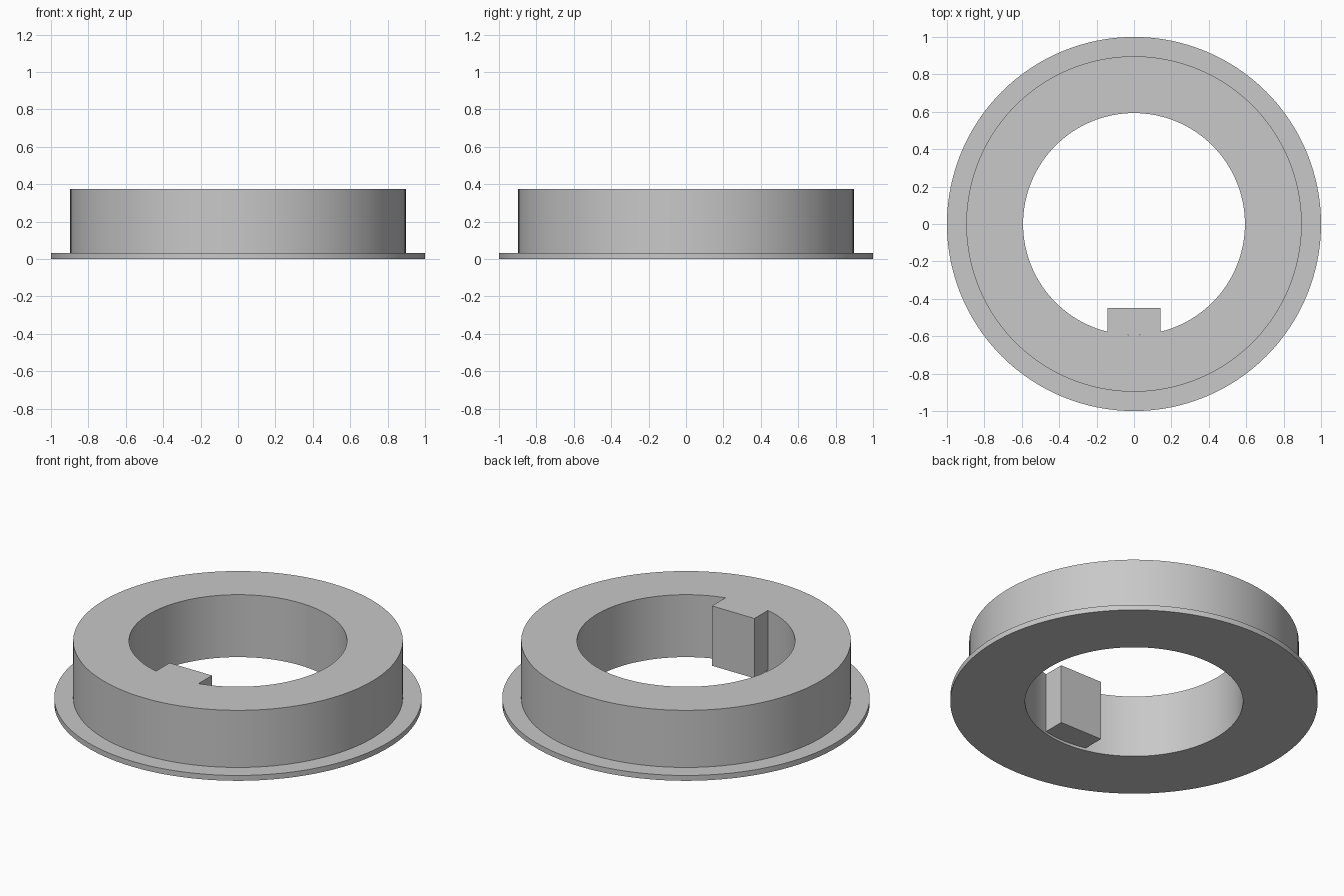
import bpy, bmesh, math

cube = bpy.data.objects.get("Cube")
if cube:
    bpy.data.objects.remove(cube, do_unlink=True)

SEGMENTS = 128
BORE, BODY, FLANGE = 0.593, 0.897, 1.0
FLANGE_TOP, HEIGHT = 0.032, 0.375
KEY_HALF, KEY_INNER, KEY_BOTTOM = 0.141, -0.448, 0.016

grey = bpy.data.materials.new("plain grey")
grey.use_nodes = True
colour = (0.58, 0.58, 0.58, 1)
grey.diffuse_color = colour
grey.node_tree.nodes["Principled BSDF"].inputs["Base Color"].default_value = colour


def finish(bm, name):
    bmesh.ops.recalc_face_normals(bm, faces=bm.faces)
    mesh = bpy.data.meshes.new(name)
    bm.to_mesh(mesh)
    bm.free()
    obj = bpy.data.objects.new(name, mesh)
    bpy.context.collection.objects.link(obj)
    mesh.materials.append(grey)
    bpy.ops.object.select_all(action='DESELECT')
    obj.select_set(True)
    bpy.context.view_layer.objects.active = obj
    bpy.ops.object.shade_smooth_by_angle(angle=math.radians(30))
    return obj


# Flanged ring: closed stepped profile spun around the vertical axis
bm = bmesh.new()
profile = [(BORE, 0), (FLANGE, 0), (FLANGE, FLANGE_TOP),
           (BODY, FLANGE_TOP), (BODY, HEIGHT), (BORE, HEIGHT)]
verts = [bm.verts.new((r, 0, z)) for r, z in profile]
edges = [bm.edges.new((v, verts[i - 1])) for i, v in enumerate(verts)]
bmesh.ops.spin(bm, geom=verts + edges, cent=(0, 0, 0), axis=(0, 0, 1),
               angle=math.tau, steps=SEGMENTS, use_merge=True)
bmesh.ops.remove_doubles(bm, verts=bm.verts, dist=0.0001)
finish(bm, "flanged_ring")

# Key: flat inner face, outer side follows the bore, flush with the ring top
bm = bmesh.new()
outline = [(KEY_HALF, KEY_INNER), (-KEY_HALF, KEY_INNER)]
for i in range(13):
    x = KEY_HALF * (i / 6 - 1)
    outline.append((x, -math.sqrt(BORE ** 2 - x ** 2)))
base = bm.faces.new([bm.verts.new((x, y, KEY_BOTTOM)) for x, y in outline])
top = bmesh.ops.extrude_face_region(bm, geom=[base], use_keep_orig=True)
bmesh.ops.translate(bm, vec=(0, 0, HEIGHT - KEY_BOTTOM),
                    verts=[g for g in top["geom"] if isinstance(g, bmesh.types.BMVert)])
finish(bm, "bore_key")
